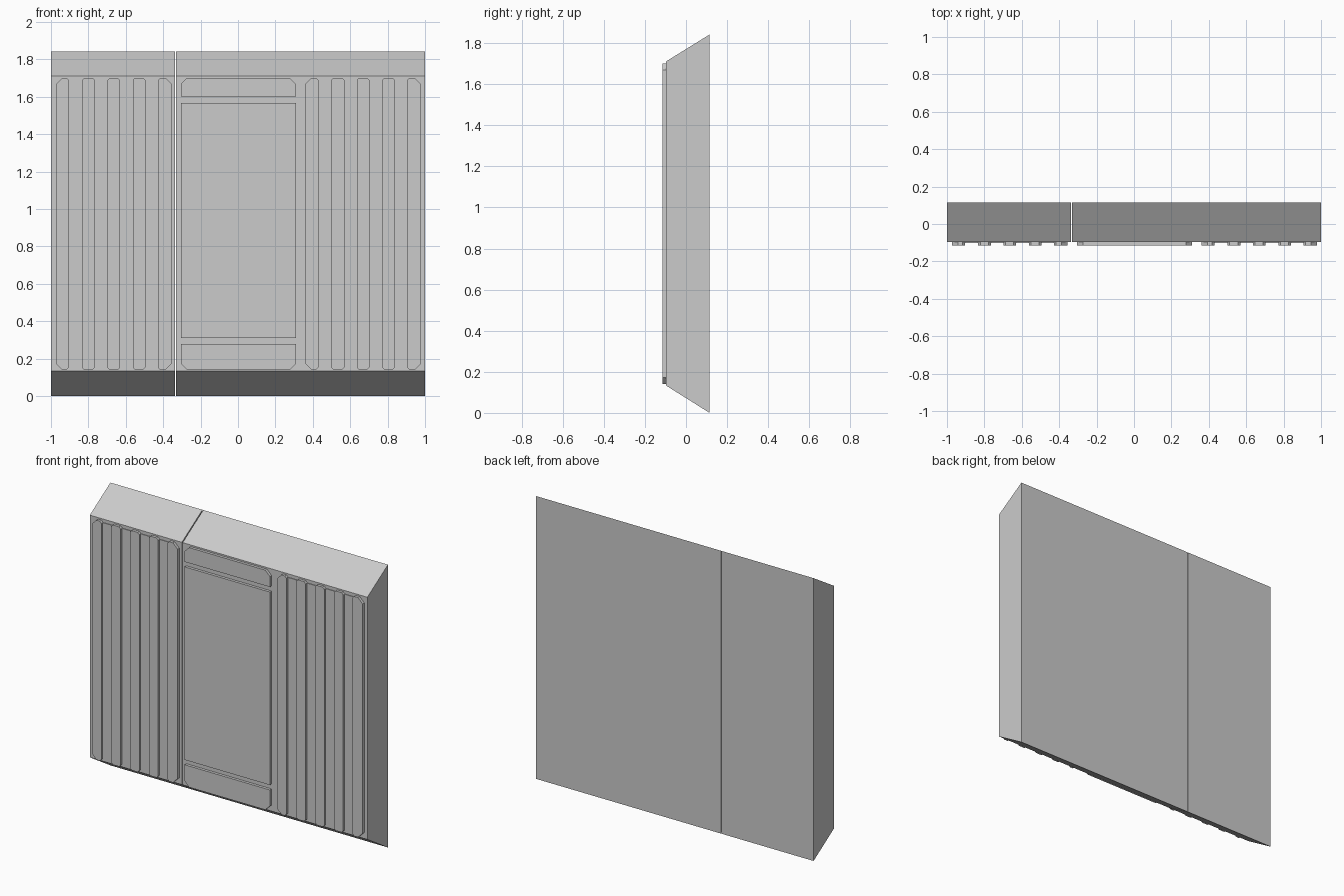
import bpy, bmesh

if "Cube" in bpy.data.objects:
    bpy.data.objects.remove(bpy.data.objects["Cube"])

BODY_Y, FRONT_Y, BACK_Y = -0.097, -0.115, 0.115
TILE = 0.6667


def prism(name, profile, place, a, b):
    """Extrude a 2D profile between depths a and b; place() maps it to 3D."""
    bm = bmesh.new()
    ends = [[bm.verts.new(place(u, v, d)) for u, v in profile] for d in (a, b)]
    n = len(profile)
    for ring in ends:
        bm.faces.new(ring)
    for i in range(n):
        j = (i + 1) % n
        bm.faces.new((ends[0][i], ends[0][j], ends[1][j], ends[1][i]))
    bmesh.ops.recalc_face_normals(bm, faces=bm.faces)
    mesh = bpy.data.meshes.new(name)
    bm.to_mesh(mesh)
    bm.free()
    obj = bpy.data.objects.new(name, mesh)
    bpy.context.collection.objects.link(obj)
    return obj


def body(name, x0, x1):
    side = [(BODY_Y, 0.133), (BACK_Y, 0), (BACK_Y, 1.842), (BODY_Y, 1.711)]
    return prism(name, side, lambda u, v, d: (d, u, v), x0, x1)


def plate(name, x0, x1, z0, z1, corners=(0, 0, 0, 0), front=FRONT_Y):
    """Raised plate; chamfers for bottom left, bottom right, top right, top left."""
    bl, br, tr, tl = corners
    pts = [(x0, z0 + bl), (x0 + bl, z0), (x1 - br, z0), (x1, z0 + br),
           (x1, z1 - tr), (x1 - tr, z1), (x0 + tl, z1), (x0, z1 - tl)]
    outline = []
    for p in pts:
        if p not in outline:
            outline.append(p)
    return prism(name, outline, lambda u, v, d: (u, d, v), BODY_Y, front)


# Three bevelled wall blocks, with a hairline gap beside the left one
body("left_block", -1.0, -0.337)
body("centre_block", -0.331, 0.3333)
body("right_block", 0.3333, 1.0)

# Centre panel: large plate with chamfered end plates
C, S = 0.033, 0.012
plate("centre_plate", -0.305, 0.31, 0.31, 1.567)
plate("centre_top_plate", -0.305, 0.31, 1.60, 1.701, (0, 0, C, C))
plate("centre_bottom_plate", -0.305, 0.31, 0.14, 0.278, (C, C, 0, 0))

# Ribbed side panels: five raised ribs with thin recessed strips between
edges = [-0.973, -0.904, -0.834, -0.765, -0.698, -0.631,
         -0.562, -0.495, -0.428, -0.355]
for side, dx in (("left", 0), ("right", 2 * TILE)):
    for i in range(5):
        left = C if i == 0 else S
        right = C if i == 4 else S
        plate(f"{side}_rib_{i + 1}", edges[2 * i] + dx, edges[2 * i + 1] + dx,
              0.14, 1.701, (left, right, right, left))
    for i in range(4):
        plate(f"{side}_recess_{i + 1}", edges[2 * i + 1] + dx,
              edges[2 * i + 2] + dx, 0.152, 1.689, front=BODY_Y - 0.004)
